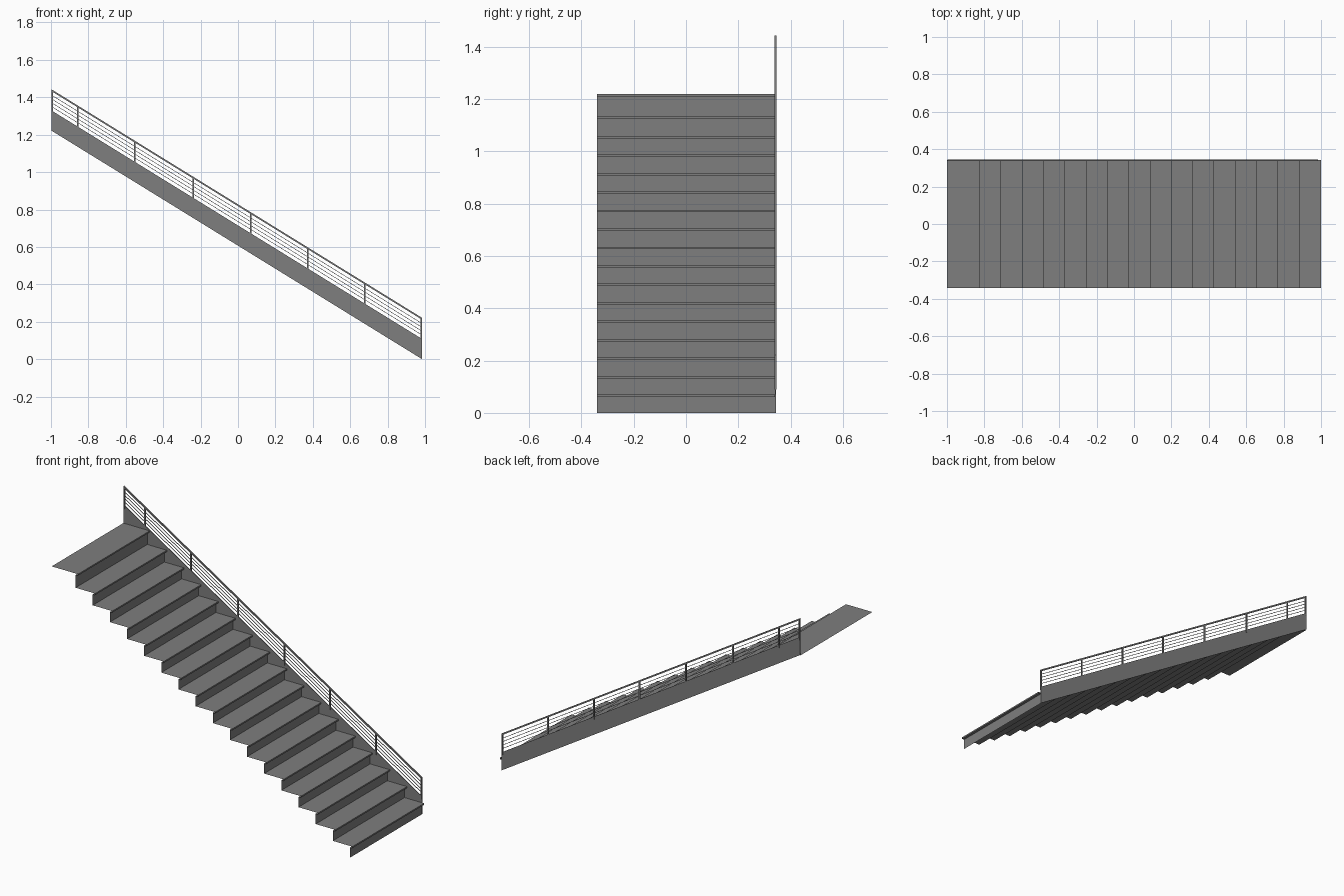
import bpy

if "Cube" in bpy.data.objects:
    bpy.data.objects.remove(bpy.data.objects["Cube"])

N = 17                      # risers
GO = 0.114
LEVELS = [0.0706 * k for k in range(16)] + [1.134, 1.22]
X0, X1 = -0.998, 0.984      # stringer ends
SLOPE = 1.222 / (X1 - X0)

# Dark grey paint
paint = bpy.data.materials.new("dark_grey")
paint.diffuse_color = (0.21, 0.21, 0.21, 1)
paint.use_nodes = True
paint.node_tree.nodes["Principled BSDF"].inputs["Base Color"].default_value = paint.diffuse_color


def line(x):
    """Height of the stringer's lower edge at x."""
    return (X1 - x) * SLOPE


def mesh(name, verts, faces):
    me = bpy.data.meshes.new(name)
    me.from_pydata(verts, [], faces)
    me.update()
    me.materials.append(paint)
    ob = bpy.data.objects.new(name, me)
    bpy.context.collection.objects.link(ob)
    return ob


def slab(name, xa, xb, lo, hi, y0, y1):
    """Plumb-ended bar between two offsets above the pitch line."""
    p = [(xa, line(xa) + lo), (xb, line(xb) + lo), (xb, line(xb) + hi), (xa, line(xa) + hi)]
    v = [(x, y0, z) for x, z in p] + [(x, y1, z) for x, z in p]
    f = [(0, 1, 2, 3), (7, 6, 5, 4)]
    f += [(i, i + 4, (i + 1) % 4 + 4, (i + 1) % 4) for i in range(4)]
    return mesh(name, v, f)


# Folded sheet of risers, nosings and treads
prof = []
for k in range(N):
    x, z, top = 0.983 - k * GO, LEVELS[k], LEVELS[k + 1]
    prof += [(x, z), (x, top - 0.009), (x + 0.016, top - 0.009), (x + 0.016, top)]
prof.append((-1.0, LEVELS[N]))
n = len(prof)
mesh("steps",
     [(x, -0.341, z) for x, z in prof] + [(x, 0.341, z) for x, z in prof],
     [(i, i + 1, n + i + 1, n + i) for i in range(n - 1)])

# Side stringer
slab("stringer", X0, X1, 0.0, 0.108, 0.340, 0.344)

# Railing posts
for i, x in enumerate((-0.994, -0.857, -0.553, -0.238, 0.069, 0.372, 0.677, 0.980)):
    slab(f"post_{i + 1}", x - 0.004, x + 0.004, 0.09, 0.217, 0.338, 0.346)

# Thin infill bars and the handrail
for i in range(4):
    h = 0.129 + i * 0.0205
    slab(f"rail_bar_{i + 1}", X0, X1, h - 0.0015, h + 0.0015, 0.340, 0.343)
slab("handrail", X0, X1, 0.211, 0.221, 0.338, 0.346)
